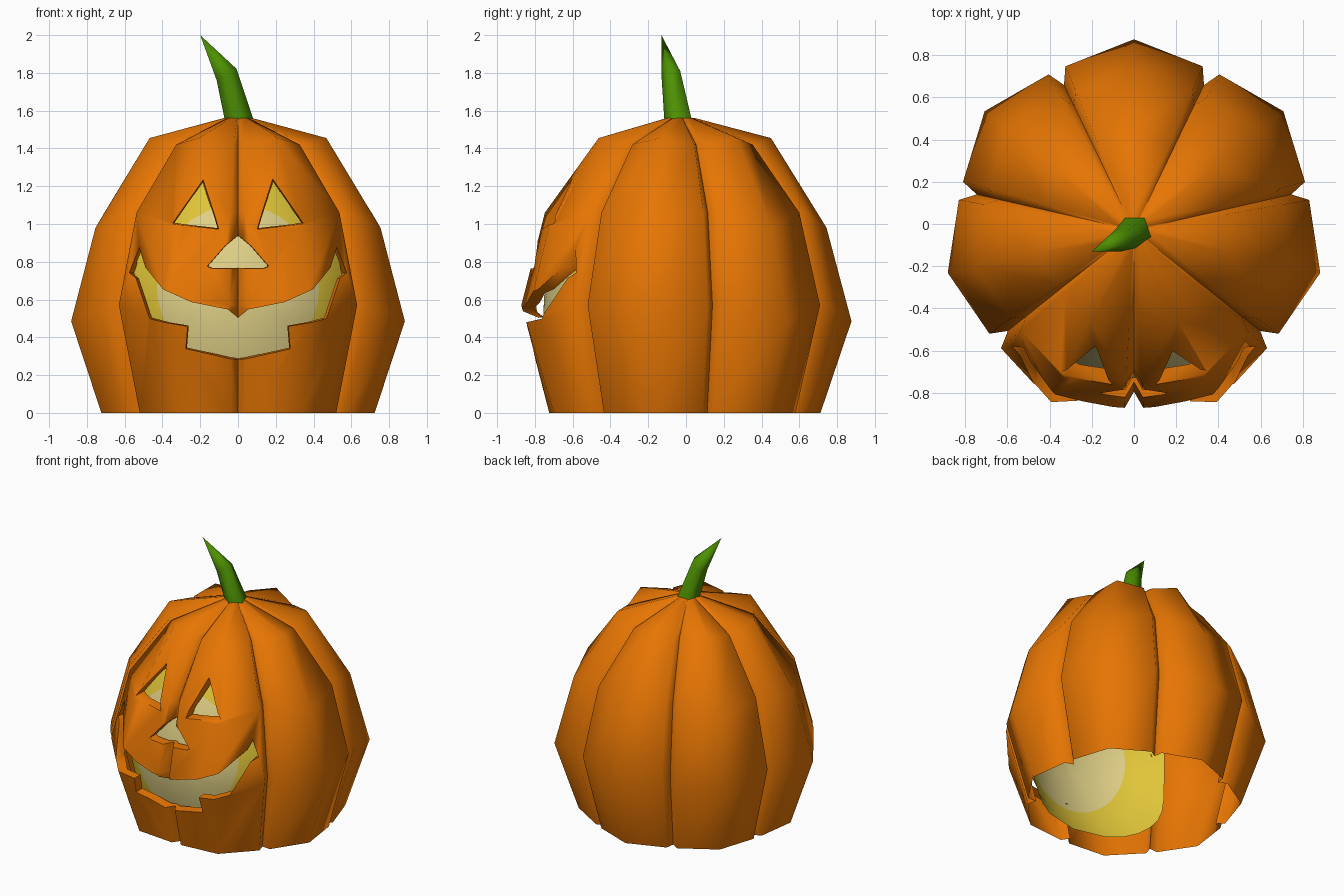
import bpy, bmesh, math

if "Cube" in bpy.data.objects:
    bpy.data.objects.remove(bpy.data.objects["Cube"])

CY = -0.03          # body axis sits slightly forward
LOBES = 7
STEP = 2 * math.pi / LOBES


def material(name, rgb):
    m = bpy.data.materials.new(name)
    m.diffuse_color = (*rgb, 1)
    m.use_nodes = True
    m.node_tree.nodes["Principled BSDF"].inputs["Base Color"].default_value = m.diffuse_color
    return m


ORANGE = material("pumpkin orange", (0.79, 0.178, 0.001))
GREEN = material("stem green", (0.075, 0.28, 0.001))
YELLOW = material("glow yellow", (0.74, 0.56, 0.04))
CREAM = material("glow cream", (0.74, 0.63, 0.24))


def make_object(name, bm, *mats):
    me = bpy.data.meshes.new(name)
    bm.to_mesh(me)
    bm.free()
    for m in mats:
        me.materials.append(m)
    ob = bpy.data.objects.new(name, me)
    bpy.context.collection.objects.link(ob)
    return ob


def activate(ob):
    bpy.ops.object.select_all(action='DESELECT')
    ob.select_set(True)
    bpy.context.view_layer.objects.active = ob


def smooth(ob, degrees):
    activate(ob)
    bpy.ops.object.shade_smooth_by_angle(angle=math.radians(degrees))


def bridge(bm, a, b):
    n = len(a)
    return [bm.faces.new((a[i], a[(i + 1) % n], b[(i + 1) % n], b[i])) for i in range(n)]


def fan(bm, ring, tip):
    n = len(ring)
    return [bm.faces.new((ring[i], ring[(i + 1) % n], tip)) for i in range(n)]


# (z, radius) profiles at the groove, the lobe edge and the lobe middle
GROOVE = [(0, .64), (.57, .765), (1.06, .655), (1.42, .375), (1.56, .055)]
EDGE = [(0, .695), (.57, .843), (1.06, .718), (1.42, .437), (1.56, .075)]
MIDDLE = [(0, .742), (.485, .906), (.98, .774), (1.455, .48), (1.56, .08)]


def wall_rings(bm, inset):
    """Rings of the lobed wall; inset > 0 gives the depth of the carving."""
    columns = []
    for k in range(LOBES):
        a = -math.pi / 2 + k * STEP
        w = math.radians(3)
        columns += [(a, GROOVE, .4), (a + w, EDGE, 1),
                    (a + STEP / 2, MIDDLE, 1), (a + STEP - w, EDGE, 1)]
    rings = []
    for row in range(5):
        ring = []
        for a, prof, share in columns:
            z, r = prof[row]
            r = max(r - inset * share, .03)
            if row >= 3:
                z -= inset
            ring.append(bm.verts.new((r * math.cos(a), CY + r * math.sin(a), z)))
        rings.append(ring)
    return rings


# Lobed body; the inside wall (slot 1) only limits the carving and is removed later
bm = bmesh.new()
outer, inner = wall_rings(bm, 0), wall_rings(bm, .07)
temporary = bridge(bm, outer[0], inner[0])
for a, b in zip(outer, outer[1:]):
    bridge(bm, a, b)
fan(bm, outer[-1], bm.verts.new((0, CY, 1.565)))
for a, b in zip(inner, inner[1:]):
    temporary += bridge(bm, a, b)
temporary += fan(bm, inner[-1], bm.verts.new((0, CY, 1.49)))
for f in temporary:
    f.material_index = 1
bmesh.ops.recalc_face_normals(bm, faces=bm.faces)
body = make_object("pumpkin_body", bm, ORANGE, CREAM)

# Carved face: slightly tapering prisms cut through the front wall
eye = [(.105, .975), (.35, 1.0), (.18, 1.26)]
nose_half = [(0, .945), (.07, .885), (.165, .775), (.14, .765)]
mouth_half = [(0, .51), (.05, .555), (.23, .59), (.38, .655), (.49, .77), (.535, .88),
              (.59, .745), (.545, .715), (.45, .505), (.25, .47), (.262, .355), (0, .295)]


def flip(pts):
    return [(-x, z) for x, z in reversed(pts)]


def mirrored(half):
    return half + [p for p in flip(half) if p[0] != 0]


def carve(name, pts, y_ref, taper, centre):
    """Cut pts (true size at y_ref), shrinking by taper per unit of depth."""
    bm = bmesh.new()
    cx, cz = centre
    sides = []
    for y in (-1.0, -.35):
        s = 1 - taper * (y - y_ref)
        sides.append([bm.verts.new((cx + s * (x - cx), y, cz + s * (z - cz)))
                      for x, z in pts])
    bridge(bm, *sides)
    bm.faces.new(sides[0])
    bm.faces.new(sides[1][::-1])
    bmesh.ops.recalc_face_normals(bm, faces=bm.faces)
    cutter = make_object(name, bm, ORANGE)
    cutter.hide_render = True
    mod = body.modifiers.new(name, 'BOOLEAN')
    mod.operation = 'DIFFERENCE'
    mod.solver = 'EXACT'
    mod.object = cutter
    activate(body)
    bpy.ops.object.modifier_apply(modifier=mod.name)
    bpy.data.objects.remove(cutter)


carve("right_eye_cutter", eye, -.73, .9, (.21, 1.07))
carve("left_eye_cutter", flip(eye), -.73, .9, (-.21, 1.07))
carve("nose_cutter", mirrored(nose_half), -.83, .4, (0, .83))
carve("mouth_cutter", mirrored(mouth_half), -.65, .35, (0, .65))

bm = bmesh.new()
bm.from_mesh(body.data)
bmesh.ops.delete(bm, geom=[f for f in bm.faces if f.material_index == 1], context='FACES')
bm.to_mesh(body.data)
bm.free()
body.data.materials.pop(index=1)
smooth(body, 72)

# Glowing lining behind the face: cream disc inside a yellow band
LINING = [(0, .58), (.1, .625), (.3, .69), (.55, .73), (.75, .71),
          (.95, .65), (1.15, .55), (1.35, .42)]


def lining_radius(z):
    for (z0, r0), (z1, r1) in zip(LINING, LINING[1:]):
        if z <= z1:
            return r0 + (r1 - r0) * (z - z0) / (z1 - z0)
    return LINING[-1][1]


def lining_point(rad, a, power=1):
    c, s = math.cos(a), math.sin(a)
    x = rad * math.copysign(abs(c) ** power, c)
    z = .67 + rad * math.copysign(abs(s) ** power, s)
    r = lining_radius(z)
    x = max(-.87 * r, min(.87 * r, x))
    return (x, CY - math.sqrt(r * r - x * x), z)


bm = bmesh.new()
rings = [[bm.verts.new(lining_point(rad, 2 * math.pi * i / 32, power)) for i in range(32)]
         for rad, power in ((.15, 1), (.3, 1), (.43, 1), (.53, .8), (.61, .55))]
fan(bm, rings[0], bm.verts.new(lining_point(0, 0)))
for a, b in zip(rings, rings[1:]):
    bridge(bm, a, b)
yellow_verts = set(rings[3] + rings[4])
for f in bm.faces:
    f.material_index = 0 if yellow_verts & set(f.verts) else 1
bmesh.ops.recalc_face_normals(bm, faces=bm.faces)
if sum(f.normal.y for f in bm.faces) > 0:
    bmesh.ops.reverse_faces(bm, faces=bm.faces)
smooth(make_object("glow_lining", bm, YELLOW, CREAM), 60)

# Bent five-sided stem tapering to a point
bm = bmesh.new()
rings = []
for cx, cy, cz, r, tilt in ((.005, -.035, 1.555, .08, 0), (-.06, -.075, 1.79, .055, .6)):
    ring = []
    for i in range(5):
        a = -math.pi / 2 + i * 2 * math.pi / 5
        dx = r * math.cos(a)
        ring.append(bm.verts.new((cx + dx, cy + r * math.sin(a), cz + tilt * dx)))
    rings.append(ring)
bridge(bm, *rings)
fan(bm, rings[1], bm.verts.new((-.2, -.13, 2.0)))
bmesh.ops.recalc_face_normals(bm, faces=bm.faces)
smooth(make_object("stem", bm, GREEN), 80)
